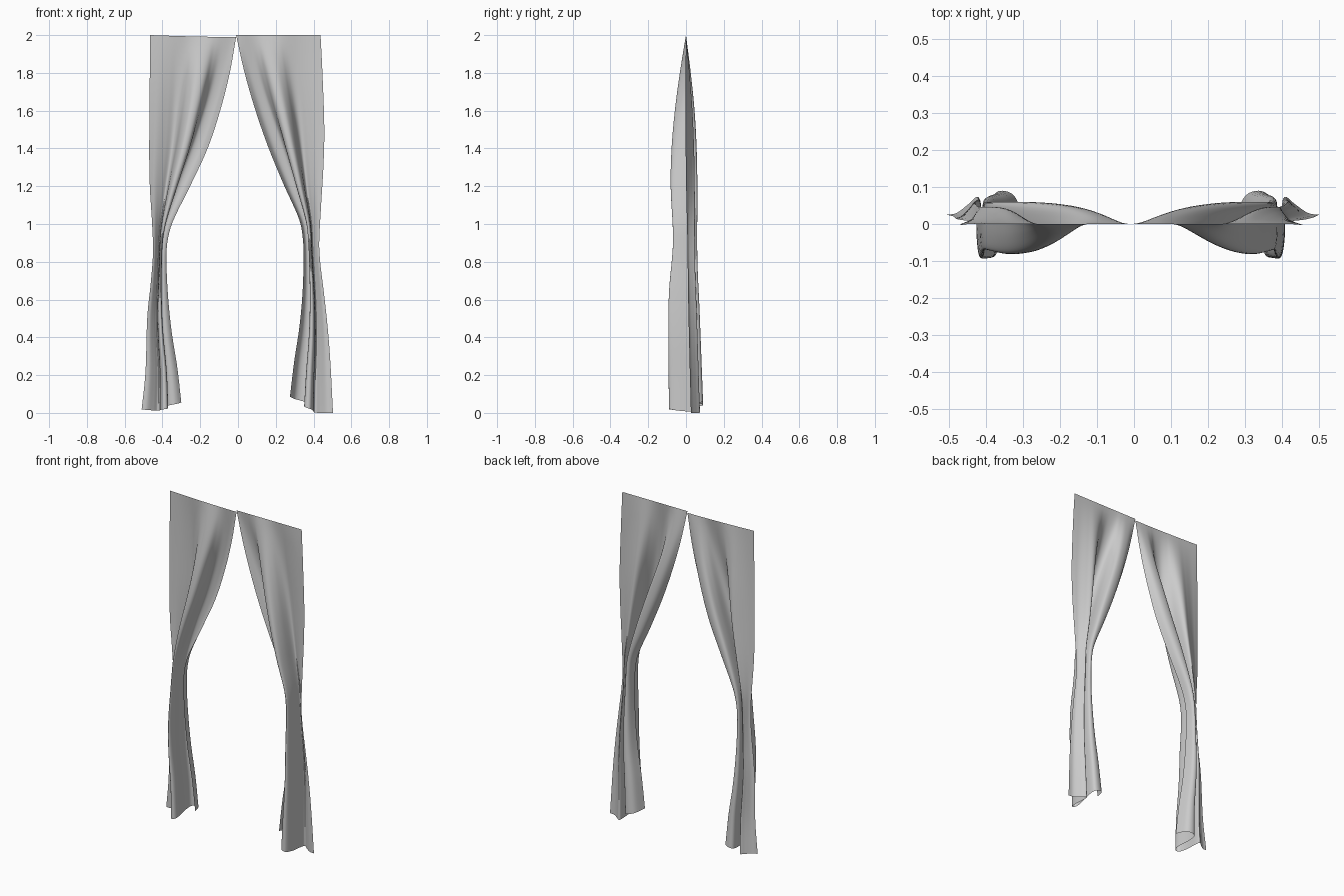
import bpy, bmesh, math

if "Cube" in bpy.data.objects:
    bpy.data.objects.remove(bpy.data.objects["Cube"])

NU, NZ = 72, 64

def curve(pts, t):
    """Smooth interpolation through (t, v) keys sorted by t (cubic Hermite)."""
    t = min(max(t, pts[0][0]), pts[-1][0])
    def slope(i):
        a, b = pts[max(i - 1, 0)], pts[min(i + 1, len(pts) - 1)]
        return (b[1] - a[1]) / (b[0] - a[0])
    for i in range(len(pts) - 1):
        (t0, v0), (t1, v1) = pts[i], pts[i + 1]
        if t <= t1:
            h = t1 - t0
            f = (t - t0) / h
            return ((2*f**3 - 3*f*f + 1) * v0 + (f**3 - 2*f*f + f) * h * slope(i)
                    + (3*f*f - 2*f**3) * v1 + (f**3 - f*f) * h * slope(i + 1))

# outlines as (height, x)
LEFT_OUT = [(0, -.51), (.2, -.49), (.5, -.48), (.7, -.46), (.85, -.45), (1.0, -.455),
            (1.2, -.467), (1.4, -.47), (2, -.465)]
LEFT_IN = [(0, -.30), (.2, -.322), (.4, -.352), (.6, -.371), (.8, -.379), (.9, -.372),
           (1.0, -.345), (1.2, -.25), (1.4, -.16), (1.6, -.095), (1.8, -.045), (2, -.01)]
RIGHT_OUT = [(0, .503), (.3, .487), (.5, .47), (.65, .453), (.8, .435), (.9, .43),
             (1.1, .44), (1.3, .452), (1.5, .457), (1.8, .447), (2, .437)]
RIGHT_IN = [(0, .275), (.2, .297), (.4, .325), (.6, .342), (.8, .347), (.9, .343),
            (1.0, .325), (1.2, .24), (1.4, .16), (1.6, .092), (1.8, .035), (2, -.01)]
# front and back depth of the folds
FRONT = [(0, .09), (.6, .09), (.9, .068), (1.2, .08), (1.4, .075), (1.6, .058), (1.8, .032), (2, 0)]
BACK = [(0, .09), (.5, .072), (.8, .06), (1.2, .06), (1.4, .056), (1.6, .045), (1.8, .025), (2, 0)]
# gathered cross-section: position across and depth for each point along the cloth
ACROSS = [(0, 0), (.12, .14), (.24, .30), (.33, .41), (.41, .45), (.5, .46), (.58, .52), (.65, .63),
          (.71, .67), (.77, .62), (.83, .62), (.88, .74), (.94, .90), (1, 1)]
DEPTH = [(0, -.1), (.12, .1), (.24, .48), (.33, .74), (.41, .5), (.5, -.4), (.58, -.95), (.65, -.98),
         (.71, -.65), (.77, .15), (.83, .85), (.88, 1), (.94, .8), (1, .1)]

fabric = bpy.data.materials.new("grey_fabric")
fabric.diffuse_color = (.6, .6, .6, 1)
fabric.use_nodes = True
fabric.node_tree.nodes["Principled BSDF"].inputs["Base Color"].default_value = fabric.diffuse_color

def curtain(name, outer, inner, hem):
    bm = bmesh.new()
    rows = []
    for j in range(NZ + 1):
        row = []
        for i in range(NU + 1):
            u = i / NU
            z = 2 * (1 - j / NZ)
            # folds grow downward from a flat top edge
            g = min(max((2 - z) / 1.1, 0), 1)
            g = g * g * (3 - 2 * g)
            s = u * (1 - g) + curve(ACROSS, u) * g
            d = curve(DEPTH, u)
            x0, x1 = curve(outer, z), curve(inner, z)
            y = d * (curve(FRONT, z) if d < 0 else curve(BACK, z))
            y += .035 * (1 - u) ** 4 * (1 - z / 2) ** 1.5   # outer edge flares back
            low = curve(hem, u) * (1 - z / 2) ** 2
            sag = -.01 * math.sin(math.pi * u / 2) * (z / 2) ** 4 if "left" in name else 0
            row.append(bm.verts.new((x0 + (x1 - x0) * s, y, z + low + sag)))
        rows.append(row)
    for a, b in zip(rows, rows[1:]):
        for i in range(NU):
            f = bm.faces.new((a[i], b[i], b[i + 1], a[i + 1]))
            f.smooth = True
    if "right" in name:
        bmesh.ops.reverse_faces(bm, faces=bm.faces)
    me = bpy.data.meshes.new(name)
    bm.to_mesh(me)
    bm.free()
    me.materials.append(fabric)
    ob = bpy.data.objects.new(name, me)
    bpy.context.collection.objects.link(ob)

# hem lifts toward the gathered inner side
curtain("left_curtain", LEFT_OUT, LEFT_IN, [(0, .018), (.4, .012), (.7, .025), (1, .055)])
curtain("right_curtain", RIGHT_OUT, RIGHT_IN, [(0, 0), (.4, .004), (.7, .035), (1, .085)])
